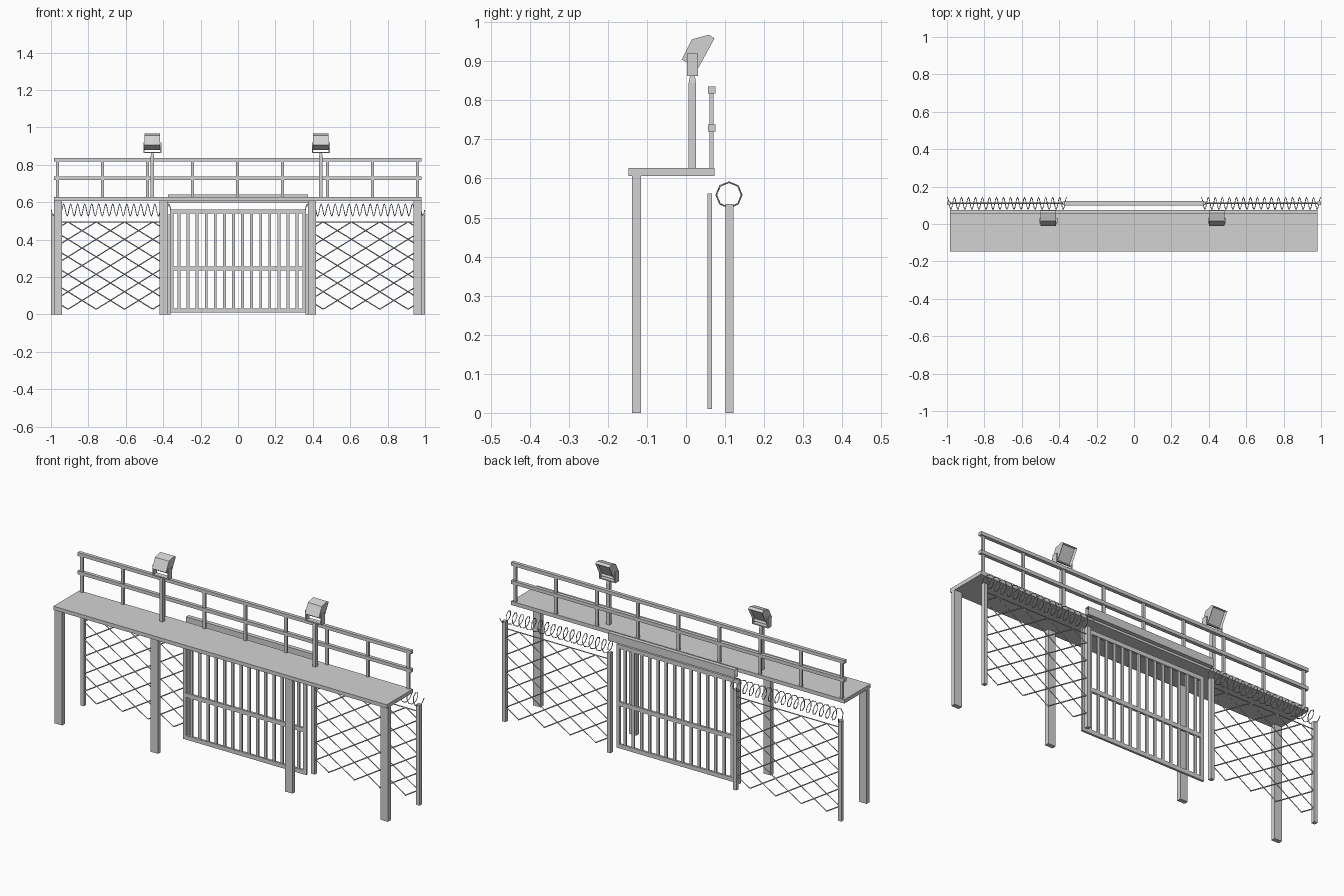
import bpy, bmesh, math
from mathutils import Vector, Matrix

cube = bpy.data.objects.get("Cube")
if cube:
    bpy.data.objects.remove(cube, do_unlink=True)

GREY = (0.65, 0.65, 0.65, 1)
metal = bpy.data.materials.new("plain grey metal")
metal.use_nodes = True
metal.diffuse_color = GREY
metal.node_tree.nodes["Principled BSDF"].inputs["Base Color"].default_value = GREY


def add_object(name, data):
    data.materials.append(metal)
    ob = bpy.data.objects.new(name, data)
    bpy.context.collection.objects.link(ob)
    return ob


def finish(name, bm):
    bmesh.ops.recalc_face_normals(bm, faces=bm.faces)
    mesh = bpy.data.meshes.new(name)
    bm.to_mesh(mesh)
    bm.free()
    return add_object(name, mesh)


def add_box(bm, x, y, z):
    """Box from (low, high) pairs on each axis."""
    lo, hi = (Vector(p) for p in zip(x, y, z))
    m = Matrix.Translation((lo + hi) / 2) @ Matrix.Diagonal((*(hi - lo), 1))
    return bmesh.ops.create_cube(bm, size=1, matrix=m)["verts"]


def boxes(name, items):
    bm = bmesh.new()
    for item in items:
        add_box(bm, *item)
    return finish(name, bm)


def around(c, half):
    return (c - half, c + half)


def wires(name, paths, radius):
    """Thin square-section wires along straight-segment paths."""
    cu = bpy.data.curves.new(name, "CURVE")
    cu.dimensions = "3D"
    cu.bevel_depth = radius
    cu.bevel_resolution = 0
    cu.use_fill_caps = True
    for path in paths:
        sp = cu.splines.new("POLY")
        sp.points.add(len(path) - 1)
        for p, co in zip(sp.points, path):
            p.co = (*co, 1)
    return add_object(name, cu)


# Walkway deck and its front legs
DECK = (-0.985, 0.98)
boxes("walkway_deck", [(DECK, (-0.147, 0.073), (0.607, 0.627))])
for i, x in enumerate((-0.962, -0.397, 0.396, 0.959)):
    boxes(f"front_leg_{i + 1}", [(around(x, 0.022), (-0.138, -0.115), (0, 0.608))])

# Guard railing
boxes("railing_posts", [(around(-0.002 + 0.2406 * i, 0.008), (0.06, 0.07), (0.625, 0.82))
                        for i in range(-4, 5)])
for name, z in (("railing_middle", 0.729), ("railing_top", 0.827)):
    boxes(name, [(DECK, (0.056, 0.075), around(z, 0.009))])

# Barred gate
W = 0.364
GY = (0.055, 0.067)
boxes("gate_frame", [((-W, W), GY, (0.01, 0.032)), ((-W, W), GY, (0.54, 0.562)),
                     ((-W, -W + 0.02), GY, (0.03, 0.542)),
                     ((W - 0.02, W), GY, (0.03, 0.542)),
                     ((-W, W), GY, (0.235, 0.257))])
boxes("gate_bars", [(around(-W + 2 * W * i / 15, 0.0075), (0.057, 0.065), (0.02, 0.55))
                    for i in range(1, 15)])

# Gate header, an open-ended sleeve
bm = bmesh.new()
add_box(bm, (-0.375, 0.375), (0.099, 0.122), (0.598, 0.64))
ends = [f for f in bm.faces if abs(f.normal.x) > 0.9 or
        abs(f.calc_center_median().x) > 0.3]
bmesh.ops.delete(bm, geom=ends, context="FACES_ONLY")
finish("gate_header", bm)

# Fence on both sides: posts, diamond mesh and coiled wire
X0, X1, Z0, Z1 = 0.38, 0.985, 0.028, 0.495
COLS, ROWS = 4, 5
FY = 0.111


def diagonal(start, direction):
    """Follow one lattice diagonal up from a border node to the far border."""
    cx, cz = start
    n = min(2 * ROWS - cz, 2 * COLS - cx if direction > 0 else cx)
    return (cx, cz), (cx + direction * n, cz + n)


starts = [(c, 0) for c in range(1, 2 * COLS, 2)]
rises = [diagonal(s, 1) for s in starts + [(0, r) for r in range(1, 2 * ROWS, 2)]]
falls = [diagonal(s, -1) for s in starts + [(2 * COLS, r) for r in range(1, 2 * ROWS, 2)]]

for side, s in (("left", 1), ("right", -1)):
    for name, x in (("inner", 0.371), ("outer", 0.99)):
        boxes(f"{side}_{name}_fence_post", [(around(s * x, 0.01), (0.101, 0.121), (0, 0.535))])

    def node(c, r, y):
        return (s * (X0 + (X1 - X0) * c / (2 * COLS)), y, Z0 + (Z1 - Z0) * r / (2 * ROWS))

    paths = [[node(*p, FY - 0.002) for p in line] for line in rises]
    paths += [[node(*p, FY + 0.002) for p in line] for line in falls]
    paths.append([(s * X0, FY, Z1), (s * X1, FY, Z1)])
    wires(f"{side}_fence_mesh", paths, 0.003)

    turns, steps = 17, 8
    coil = []
    for i in range(turns * steps + 1):
        a = math.tau * i / steps
        coil.append((s * (0.36 + 0.638 * i / (turns * steps)),
                     0.11 + 0.0325 * math.cos(a), 0.558 + 0.0325 * math.sin(a)))
    wires(f"{side}_coiled_wire", [coil], 0.0022)

# Floodlights on tapered posts
HEAD = [(-0.011, 0.905), (0.015, 0.956), (0.058, 0.968), (0.073, 0.959), (0.03, 0.88)]
for side, x in (("left", 0.443), ("right", -0.458)):
    bm = bmesh.new()
    add_box(bm, around(x, 0.0095), (0.007, 0.026), (0.625, 0.845))
    tip = add_box(bm, around(x, 0.0095), (0.007, 0.026), (0.845, 0.866))
    for v in tip:
        if v.co.z > 0.85:
            v.co.x = x + (v.co.x - x) * 0.6
            v.co.y = 0.0165 + (v.co.y - 0.0165) * 0.6
    finish(f"{side}_light_post", bm)

    BY = (0.002, 0.031)
    boxes(f"{side}_light_bracket",
          [(around(x, 0.048), BY, (0.862, 0.868)),
           ((x - 0.048, x - 0.042), BY, (0.862, 0.92)),
           ((x + 0.042, x + 0.048), BY, (0.862, 0.92))])

    bm = bmesh.new()
    face = bm.faces.new([bm.verts.new((x - 0.041, y, z)) for y, z in HEAD])
    out = bmesh.ops.extrude_face_region(bm, geom=[face])["geom"]
    bmesh.ops.translate(bm, vec=(0.082, 0, 0),
                        verts=[g for g in out if isinstance(g, bmesh.types.BMVert)])
    bmesh.ops.recalc_face_normals(bm, faces=bm.faces)
    bm.normal_update()
    # recessed lens on the rear side
    lens = max(bm.faces, key=lambda f: f.normal.y - f.normal.z)
    bmesh.ops.inset_individual(bm, faces=[lens], thickness=0.009)
    bmesh.ops.translate(bm, vec=lens.normal * -0.01, verts=lens.verts)
    finish(f"{side}_light_head", bm)
